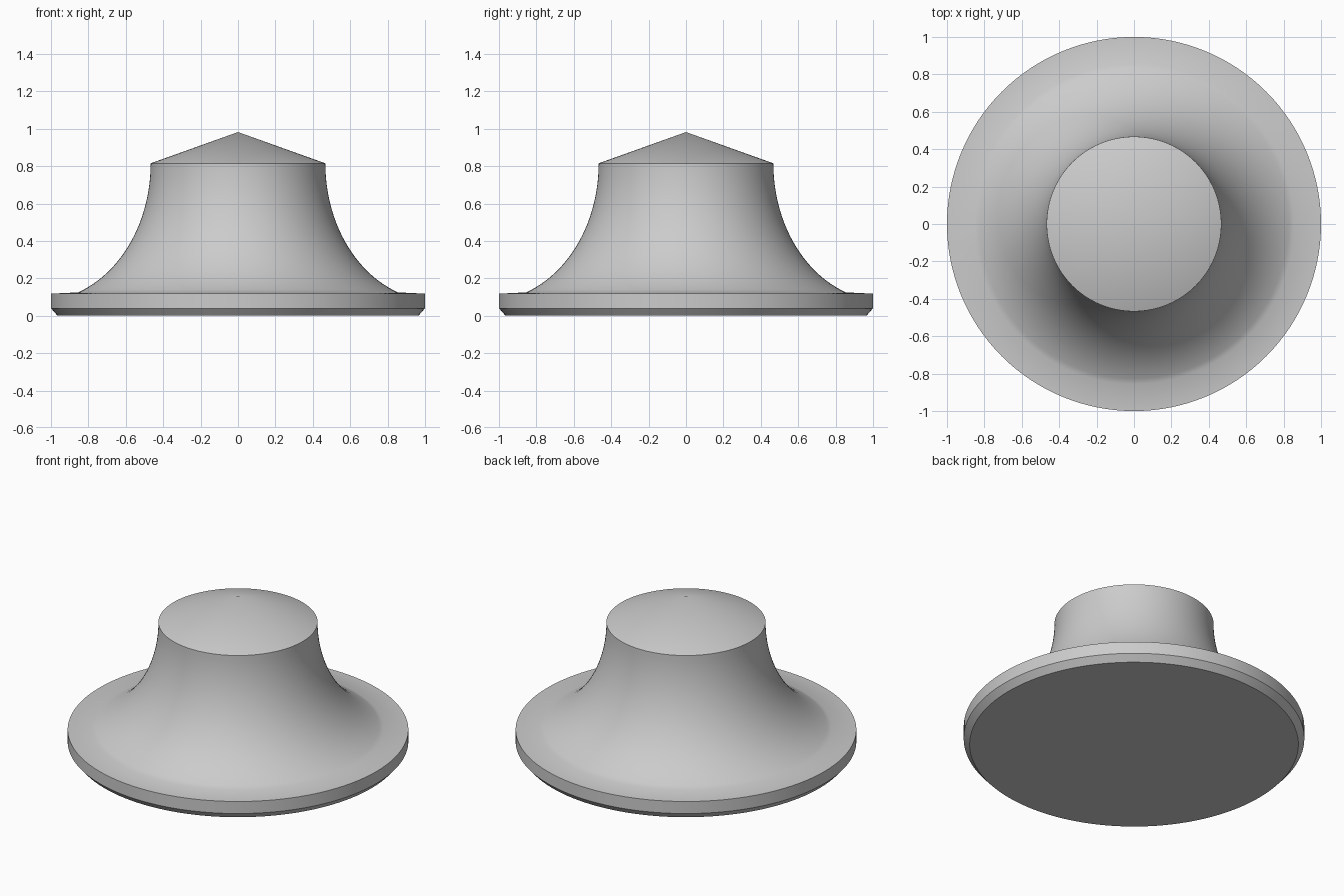
import bpy, bmesh, math

cube = bpy.data.objects.get("Cube")
if cube:
    bpy.data.objects.remove(cube, do_unlink=True)

SEGMENTS = 128
ARC_STEPS = 24

grey = bpy.data.materials.new("plain grey")
grey.use_nodes = True
colour = (0.6, 0.6, 0.6, 1)
grey.diffuse_color = colour
grey.node_tree.nodes["Principled BSDF"].inputs["Base Color"].default_value = colour

# Chamfered base disc, from the underside centre to the rim
profile = [(0, 0), (0.965, 0), (1, 0.04), (1, 0.118)]

# Concave flare sweeping up to the neck
neck_r, neck_z = 0.467, 0.815
foot_r, foot_z = 0.855, 0.125
end = math.radians(70)
a = (foot_r - neck_r) / (1 - math.cos(end))
b = (neck_z - foot_z) / math.sin(end)
for i in range(ARC_STEPS + 1):
    t = end * (1 - i / ARC_STEPS)
    profile.append((neck_r + a * (1 - math.cos(t)), neck_z - b * math.sin(t)))

# Shallow conical cap
profile.append((0, 0.982))

# Spin the profile into a solid knob
bm = bmesh.new()
verts = [bm.verts.new((r, 0, z)) for r, z in profile]
edges = [bm.edges.new(pair) for pair in zip(verts, verts[1:])]
bmesh.ops.spin(bm, geom=verts + edges, cent=(0, 0, 0), axis=(0, 0, 1),
               angle=2 * math.pi, steps=SEGMENTS, use_merge=True)
bmesh.ops.remove_doubles(bm, verts=bm.verts, dist=0.0001)
bmesh.ops.recalc_face_normals(bm, faces=bm.faces)

mesh = bpy.data.meshes.new("flared_knob")
bm.to_mesh(mesh)
bm.free()
mesh.materials.append(grey)
knob = bpy.data.objects.new("flared_knob", mesh)
bpy.context.collection.objects.link(knob)

# Smooth surfaces with crisp rims
bpy.context.view_layer.objects.active = knob
knob.select_set(True)
bpy.ops.object.shade_smooth_by_angle(angle=math.radians(30))
